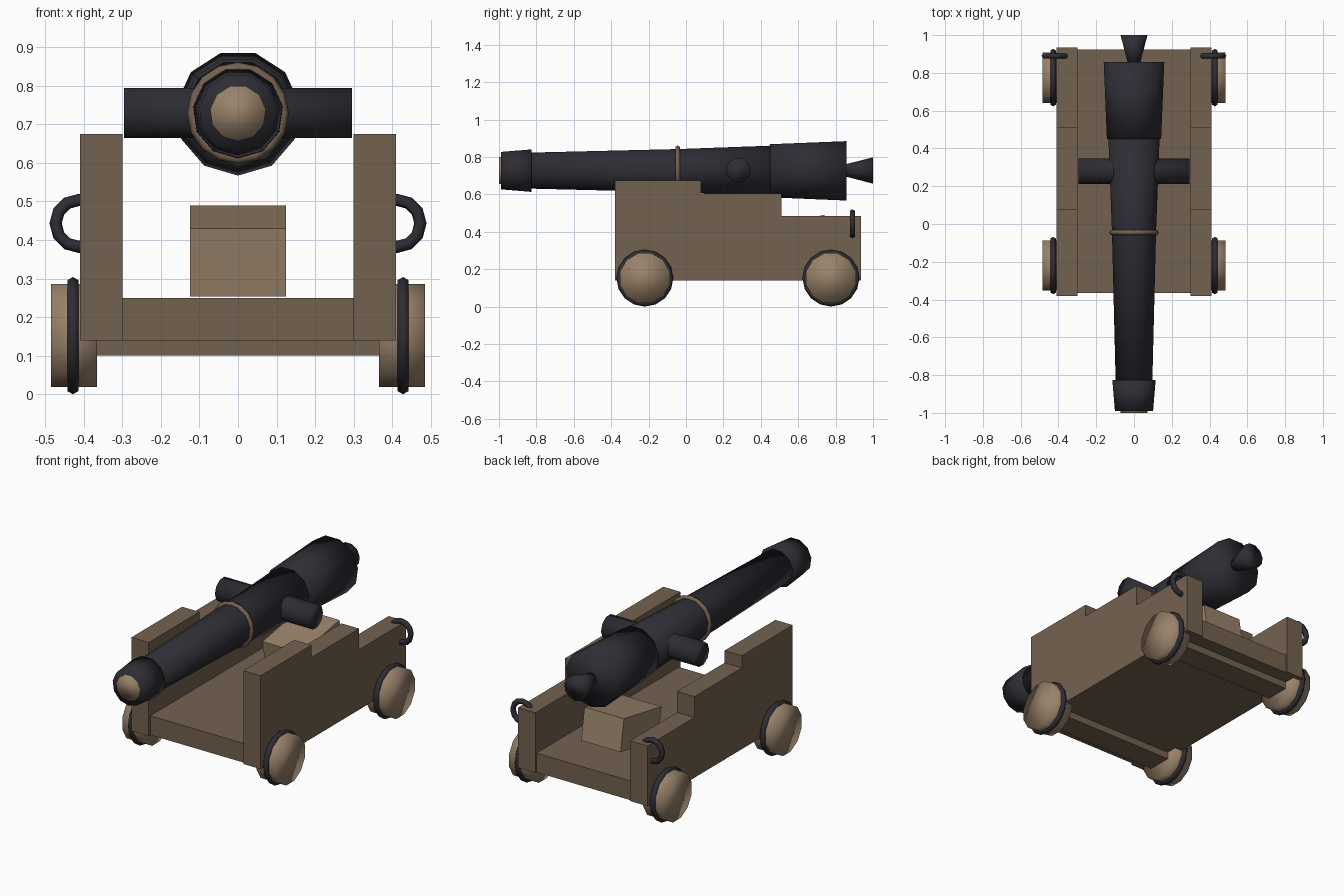
import bpy, bmesh, math
from mathutils import Vector

if "Cube" in bpy.data.objects:
    bpy.data.objects.remove(bpy.data.objects["Cube"])


def material(name, rgb):
    m = bpy.data.materials.new(name)
    m.diffuse_color = (*rgb, 1)
    m.use_nodes = True
    m.node_tree.nodes["Principled BSDF"].inputs["Base Color"].default_value = m.diffuse_color
    return m


DARK_WOOD = material("dark wood", (0.175, 0.122, 0.078))
LIGHT_WOOD = material("light wood", (0.32, 0.225, 0.145))
IRON = material("black iron", (0.026, 0.026, 0.034))
AXIS_Z = 0.729


def add_mesh(name, verts, faces, mat, smooth=False):
    me = bpy.data.meshes.new(name)
    me.from_pydata(verts, [], faces)
    bm = bmesh.new()
    bm.from_mesh(me)
    bmesh.ops.recalc_face_normals(bm, faces=bm.faces)
    bm.to_mesh(me)
    bm.free()
    me.materials.append(mat)
    for p in me.polygons:
        p.use_smooth = smooth
    ob = bpy.data.objects.new(name, me)
    bpy.context.collection.objects.link(ob)
    return ob


def lathe(name, profile, mat, axis="Y", centre=(0, 0, AXIS_Z), n=11):
    """Closed turned solid from (radius, position along axis) pairs."""
    c = Vector(centre)
    verts = []
    for r, t in profile:
        for k in range(n):
            a = math.pi / 2 + math.pi / n + 2 * math.pi * k / n
            u, w = r * math.cos(a), r * math.sin(a)
            verts.append(c + Vector((u, t, w) if axis == "Y" else (t, u, w)))
    faces = [tuple(range(n)), tuple(range(len(verts) - n, len(verts)))]
    for i in range(len(profile) - 1):
        for k in range(n):
            a, b = i * n + k, i * n + (k + 1) % n
            faces.append((a, b, b + n, a + n))
    return add_mesh(name, verts, faces, mat, True)


def prism(name, outline, x0, x1, mat):
    """Side outline of (y, z) points extruded along x."""
    n = len(outline)
    verts = [(x, y, z) for x in (x0, x1) for y, z in outline]
    faces = [tuple(range(n)), tuple(range(n, 2 * n))]
    faces += [(i, (i + 1) % n, (i + 1) % n + n, i + n) for i in range(n)]
    return add_mesh(name, verts, faces, mat)


def block(name, x, y0, y1, z0, z1, mat):
    return prism(name, [(y0, z0), (y1, z0), (y1, z1), (y0, z1)], -x, x, mat)


def torus(name, loc, rot, major, minor, mat, segs=12):
    bpy.ops.mesh.primitive_torus_add(location=loc, rotation=rot, major_radius=major,
                                     minor_radius=minor, major_segments=segs, minor_segments=6)
    ob = bpy.context.object
    ob.name = name
    ob.data.materials.append(mat)
    bpy.ops.object.shade_smooth()


# Gun: tapered tube, muzzle swell, breech, knob
lathe("barrel", [(0.098, -0.84), (0.118, -0.04), (0.137, 0.46)], IRON)
lathe("muzzle", [(0.102, -0.99), (0.116, -0.825)], IRON)
lathe("breech", [(0.145, 0.45), (0.162, 0.857)], IRON)
lathe("breech_knob", [(0.03, 0.84), (0.072, 1.0)], IRON)
lathe("muzzle_plug", [(0.073, -1.0), (0.073, -0.95)], LIGHT_WOOD)
lathe("trunnion_bar", [(0.068, -0.295), (0.068, 0.295)], IRON, "X", (0, 0.28, AXIS_Z), 10)
torus("barrel_band", (0, -0.045, AXIS_Z), (math.pi / 2, 0, 0), 0.118, 0.014, DARK_WOOD, 16)

# Carriage bed, axles and tilted wedge under the breech
block("bed", 0.30, -0.365, 0.925, 0.14, 0.25, DARK_WOOD)
for label, y in (("front", -0.22), ("rear", 0.775)):
    block(label + "_axle", 0.37, y - 0.07, y + 0.07, 0.10, 0.20, DARK_WOOD)
prism("wedge", [(0.43, 0.253), (0.77, 0.31), (0.74, 0.49), (0.40, 0.43)],
      -0.125, 0.125, LIGHT_WOOD)

# Stepped cheeks, wheels with iron tyres and tackle rings on both sides
cheek = [(-0.38, 0.14), (0.935, 0.14), (0.935, 0.485), (0.51, 0.485),
         (0.51, 0.605), (0.08, 0.605), (0.08, 0.675), (-0.38, 0.675)]
for side, s in (("left", -1), ("right", 1)):
    prism(side + "_cheek", cheek, s * 0.30, s * 0.41, DARK_WOOD)
    torus(side + "_ring", (s * 0.412, 0.89, 0.443), (math.pi / 2, 0, 0), 0.061, 0.016, IRON)
    for label, y in (("front", -0.22), ("rear", 0.775)):
        lathe(f"{side}_{label}_wheel", [(0.138, s * 0.365), (0.138, s * 0.485)],
              LIGHT_WOOD, "X", (0, y, 0.152), 12)
        torus(f"{side}_{label}_tyre", (s * 0.428, y, 0.152), (0, math.pi / 2, 0),
              0.135, 0.017, IRON, 16)
